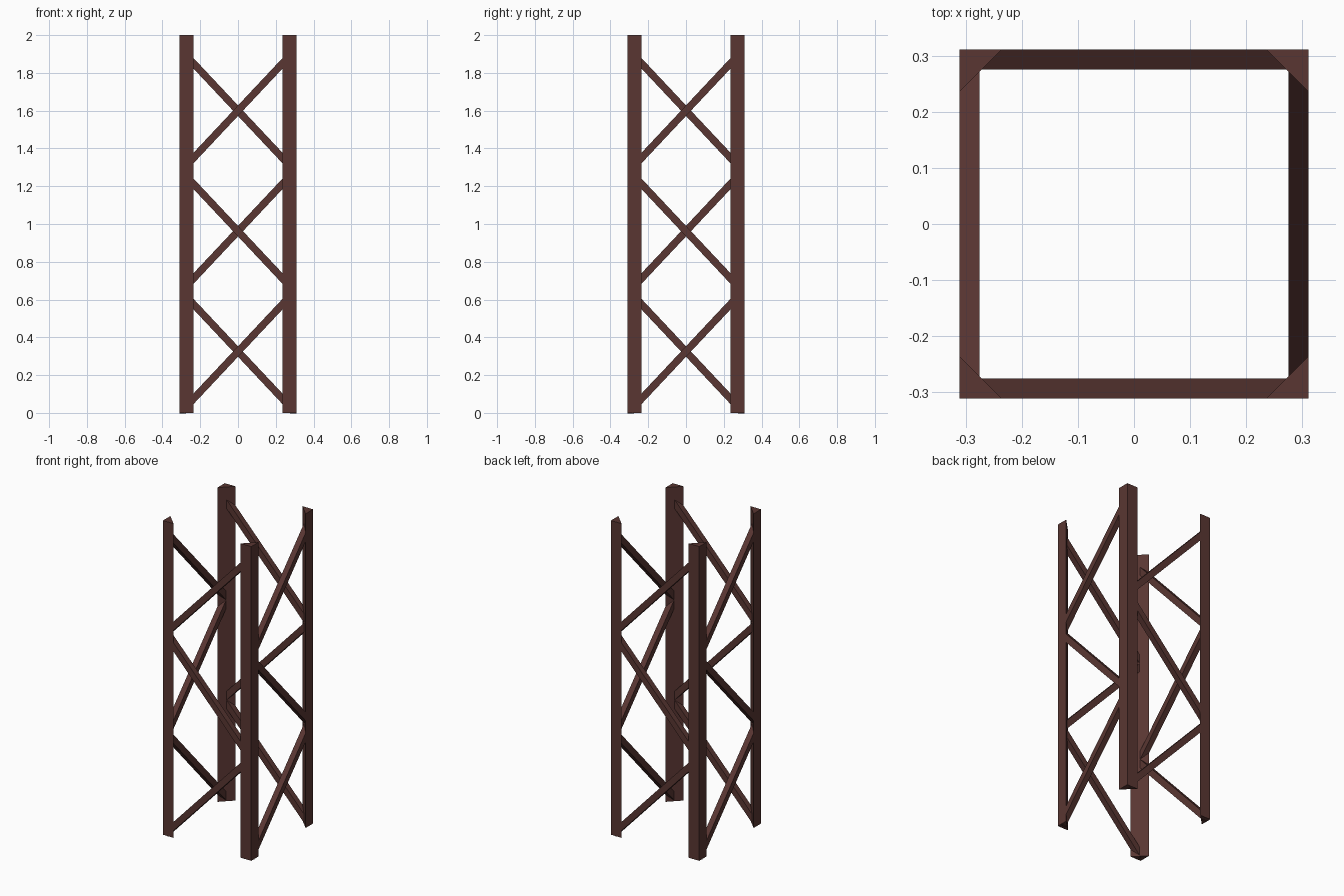
import bpy, bmesh
from math import pi
from mathutils import Matrix

if "Cube" in bpy.data.objects:
    bpy.data.objects.remove(bpy.data.objects["Cube"])

HALF = 0.311      # half width of the tower
POST = 0.075      # leg length of the triangular post section
DEPTH = 0.036     # brace depth
RISE = 1.064      # brace slope
THICK = 0.028     # half of the brace's vertical thickness
REACH = 0.283     # brace end, buried in the posts
HEIGHT = 2.0

mat = bpy.data.materials.new("dark_brown_paint")
mat.diffuse_color = (0.10, 0.037, 0.032, 1)
mat.use_nodes = True
mat.node_tree.nodes["Principled BSDF"].inputs["Base Color"].default_value = mat.diffuse_color


def prism(name, profile, offset, turn):
    """Extrude a closed profile by an offset and turn it about the tower axis."""
    bm = bmesh.new()
    face = bm.faces.new([bm.verts.new(p) for p in profile])
    ext = bmesh.ops.extrude_face_region(bm, geom=[face], use_keep_orig=True)
    verts = [g for g in ext["geom"] if isinstance(g, bmesh.types.BMVert)]
    bmesh.ops.translate(bm, verts=verts, vec=offset)
    bmesh.ops.recalc_face_normals(bm, faces=bm.faces)
    bmesh.ops.transform(bm, matrix=Matrix.Rotation(turn, 4, 'Z'), verts=bm.verts)
    mesh = bpy.data.meshes.new(name)
    bm.to_mesh(mesh)
    bm.free()
    mesh.materials.append(mat)
    obj = bpy.data.objects.new(name, mesh)
    bpy.context.collection.objects.link(obj)


sides = ("front", "right", "back", "left")
for i, side in enumerate(sides):
    turn = i * pi / 2

    # Triangular corner post
    h, p = HALF, HALF - POST
    prism(f"corner_post_{i + 1}", [(-h, -h, 0), (-p, -h, 0), (-h, -p, 0)],
          (0, 0, HEIGHT), turn)

    # Zigzag of three diagonal braces, alternating direction
    for k, zc in enumerate((0.325, 0.962, 1.6)):
        s = 1 if k % 2 == 0 else -1
        dz = s * RISE * REACH
        prism(f"{side}_brace_{k + 1}",
              [(-REACH, -h, zc - dz - THICK), (REACH, -h, zc + dz - THICK),
               (REACH, -h, zc + dz + THICK), (-REACH, -h, zc - dz + THICK)],
              (0, DEPTH, 0), turn)
